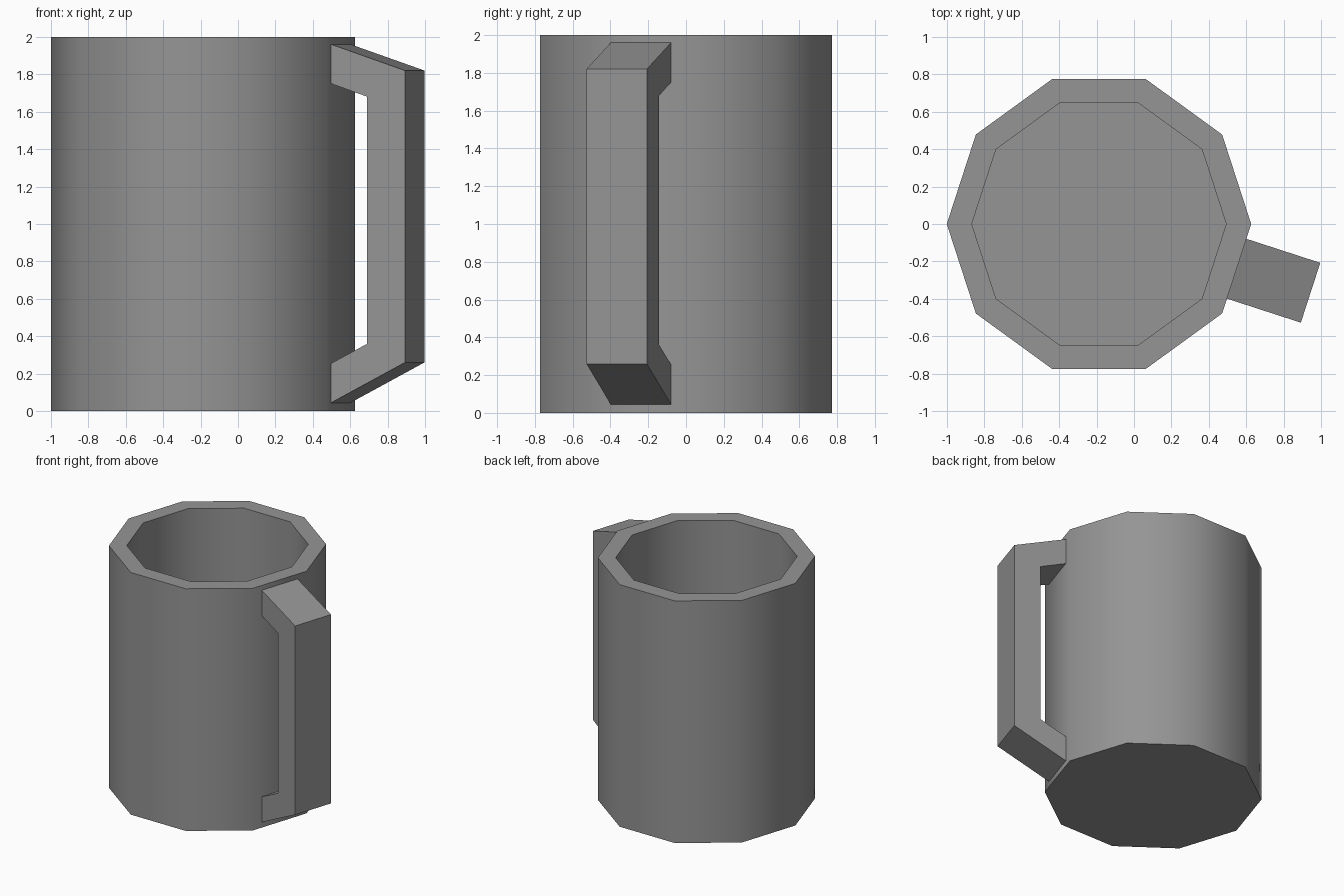
import bpy
import bmesh
import math
from mathutils import Matrix, Vector

cube = bpy.data.objects.get("Cube")
if cube:
    bpy.data.objects.remove(cube, do_unlink=True)

SIDES = 10
RADIUS = 0.813
HEIGHT = 2.0
WALL = 0.127
FLOOR = 0.13
CENTRE = Vector((-0.187, 0, 0))
HANDLE_WIDTH = 0.336

grey = bpy.data.materials.new("mid_grey")
grey.use_nodes = True
colour = (0.3, 0.3, 0.3, 1)
grey.diffuse_color = colour
grey.node_tree.nodes["Principled BSDF"].inputs["Base Color"].default_value = colour


def finish(bm, name):
    bmesh.ops.recalc_face_normals(bm, faces=bm.faces)
    mesh = bpy.data.meshes.new(name)
    bm.to_mesh(mesh)
    bm.free()
    mesh.materials.append(grey)
    obj = bpy.data.objects.new(name, mesh)
    bpy.context.collection.objects.link(obj)
    return obj


def pull(bm, face, dz):
    """Extrude one face along z and return the new cap."""
    cap = bmesh.ops.extrude_discrete_faces(bm, faces=[face])["faces"][0]
    bmesh.ops.translate(bm, verts=cap.verts, vec=(0, 0, dz))
    return cap


# Mug body: ten-sided prism, inset at the rim and hollowed down to the floor
bm = bmesh.new()
ring = [bm.verts.new(CENTRE + Matrix.Rotation(math.tau * i / SIDES, 3, "Z")
                     @ Vector((RADIUS, 0, 0))) for i in range(SIDES)]
top = pull(bm, bm.faces.new(ring), HEIGHT)
bm.faces.new(ring[::-1])
bm.normal_update()
bmesh.ops.inset_region(bm, faces=[top], thickness=WALL, use_even_offset=True)
pull(bm, top, FLOOR - HEIGHT)
body = finish(bm, "mug_body")
bpy.ops.object.select_all(action="DESELECT")
body.select_set(True)
bpy.context.view_layer.objects.active = body
bpy.ops.object.shade_smooth_by_angle(angle=math.radians(45))

# Handle: side profile (distance from the wall, height) extruded across its width
profile = [(-0.02, 1.967), (0, 1.96), (0.415, 1.82), (0.415, 0.26), (0, 0.045), (-0.02, 0.035),
           (-0.02, 0.245), (0, 0.255), (0.203, 0.36), (0.203, 1.68), (0, 1.75), (-0.02, 1.757)]
apothem = RADIUS * math.cos(math.pi / SIDES)
bm = bmesh.new()
side = bm.faces.new([bm.verts.new((apothem + r, -HANDLE_WIDTH / 2, z)) for r, z in profile])
extruded = bmesh.ops.extrude_face_region(bm, geom=[side])["geom"]
bmesh.ops.translate(bm, vec=(0, HANDLE_WIDTH, 0),
                    verts=[g for g in extruded if isinstance(g, bmesh.types.BMVert)])
turn = Matrix.Rotation(-math.pi / SIDES, 4, "Z")
bmesh.ops.transform(bm, matrix=Matrix.Translation(CENTRE) @ turn, verts=bm.verts)
finish(bm, "mug_handle")
